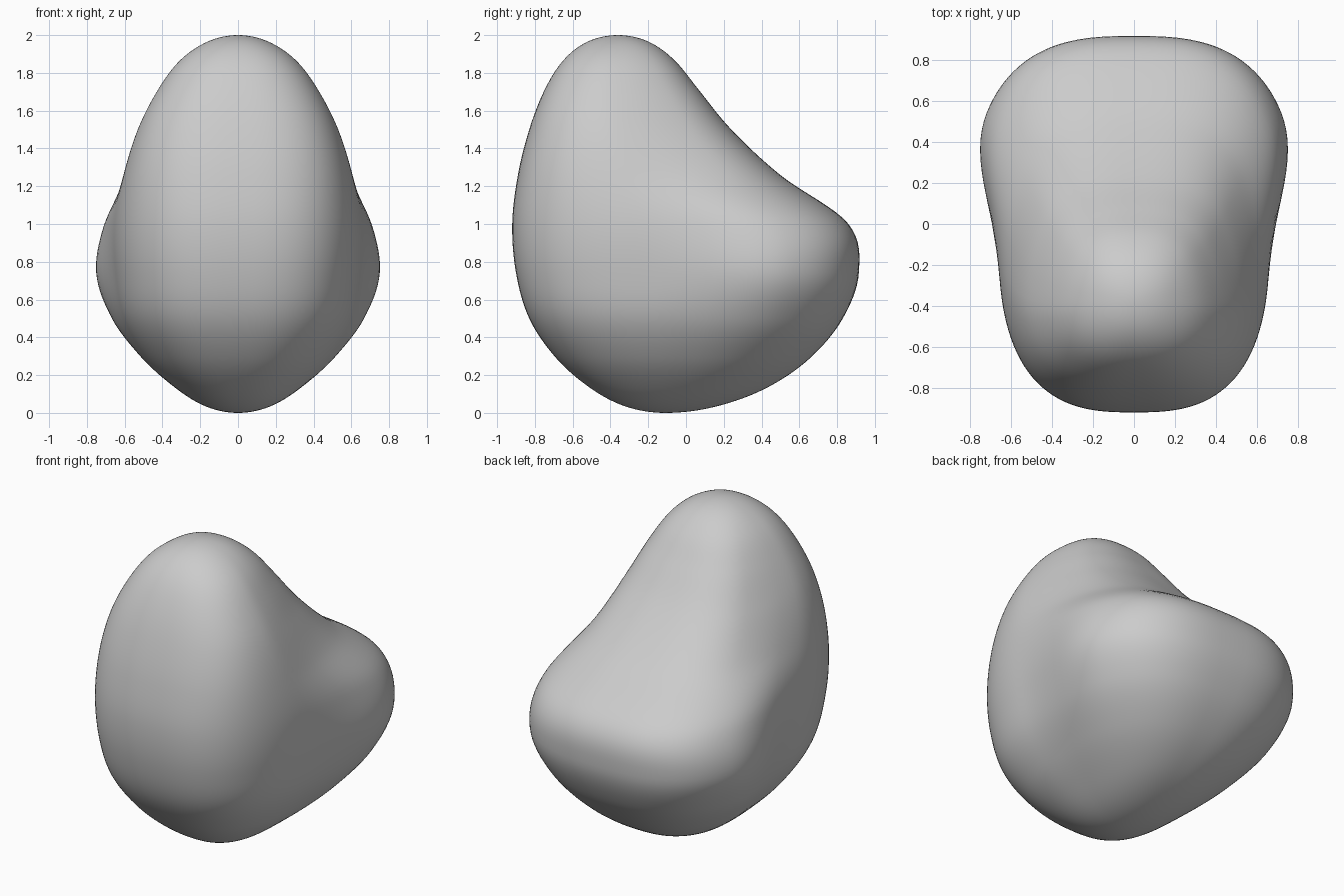
import bpy
import bmesh
import math

RINGS = 96
SEGMENTS = 112

# Remove the default cube
default_cube = bpy.data.objects.get("Cube")
if default_cube:
    bpy.data.objects.remove(default_cube, do_unlink=True)

# Profiles from the bottom pole to the top pole, in equal angular steps
FRONT_EDGE = [-.11, -.32, -.51, -.69, -.83, -.9, -.92, -.89, -.83, -.75, -.65, -.52, -.36]
BACK_EDGE = [-.11, .16, .43, .66, .83, .915, .86, .5, .24, .07, -.06, -.2, -.36]
FRONT_WIDTH = [0, .17, .33, .49, .61, .655, .66, .61, .535, .43, .31, .16, 0]
BACK_WIDTH = [0, .17, .34, .53, .7, .79, .735, .58, .48, .39, .29, .16, 0]


def sample_profile(profile, fraction):
    """Smooth Catmull-Rom interpolation along one profile."""
    last = len(profile) - 1
    position = fraction * last
    index = min(int(position), last - 1)
    t = position - index
    before = profile[index - 1] if index > 0 else 2 * profile[0] - profile[1]
    start, end = profile[index], profile[index + 1]
    after = profile[index + 2] if index + 2 <= last else 2 * end - start
    tangent_in, tangent_out = (end - before) / 2, (after - start) / 2
    blend = t * t * (3 - 2 * t)
    ease_in = t * (1 - t) * (1 - t)
    ease_out = t * t * (1 - t)
    return start + (end - start) * blend + tangent_in * ease_in - tangent_out * ease_out


def rounded(value, power):
    return math.copysign(abs(value) ** power, value)


def smooth_step(low, high, value):
    t = min(max((value - low) / (high - low), 0), 1)
    return t * t * (3 - 2 * t)


def section_ring(bm, fraction):
    """One horizontal section: a rounded outline, waisted between front and back lobes."""
    phi = math.pi * fraction
    z = 1 - math.cos(phi)
    front = sample_profile(FRONT_EDGE, fraction)
    back = sample_profile(BACK_EDGE, fraction)
    front_width = sample_profile(FRONT_WIDTH, fraction)
    back_width = sample_profile(BACK_WIDTH, fraction)
    middle, half_depth = (front + back) / 2, (back - front) / 2
    power = 2 / (2 + .8 * math.sin(phi))
    ring = []
    for step in range(SEGMENTS):
        angle = math.tau * step / SEGMENTS
        side = rounded(math.cos(angle), power)
        depth = rounded(math.sin(angle), power)
        blend = smooth_step(-.3, .6, depth)
        width = front_width + (back_width - front_width) * blend
        ring.append(bm.verts.new((width * side, middle + half_depth * depth, z)))
    return ring


# Smooth two-lobed body, lofted from stacked sections
bm = bmesh.new()
rings = [section_ring(bm, row / RINGS) for row in range(1, RINGS)]
for lower, upper in zip(rings, rings[1:]):
    for i in range(SEGMENTS):
        j = (i + 1) % SEGMENTS
        bm.faces.new((lower[i], lower[j], upper[j], upper[i]))

# Close both poles
bottom = bm.verts.new((0, FRONT_EDGE[0], 0))
top = bm.verts.new((0, FRONT_EDGE[-1], 2))
for i in range(SEGMENTS):
    j = (i + 1) % SEGMENTS
    bm.faces.new((bottom, rings[0][j], rings[0][i]))
    bm.faces.new((top, rings[-1][i], rings[-1][j]))
bmesh.ops.recalc_face_normals(bm, faces=bm.faces)
for face in bm.faces:
    face.smooth = True

mesh = bpy.data.meshes.new("body")
bm.to_mesh(mesh)
bm.free()
body = bpy.data.objects.new("body", mesh)
bpy.context.collection.objects.link(body)

# Plain grey material
grey = bpy.data.materials.new("light_grey")
grey.use_nodes = True
colour = (.6, .6, .6, 1)
grey.diffuse_color = colour
grey.node_tree.nodes["Principled BSDF"].inputs["Base Color"].default_value = colour
mesh.materials.append(grey)
